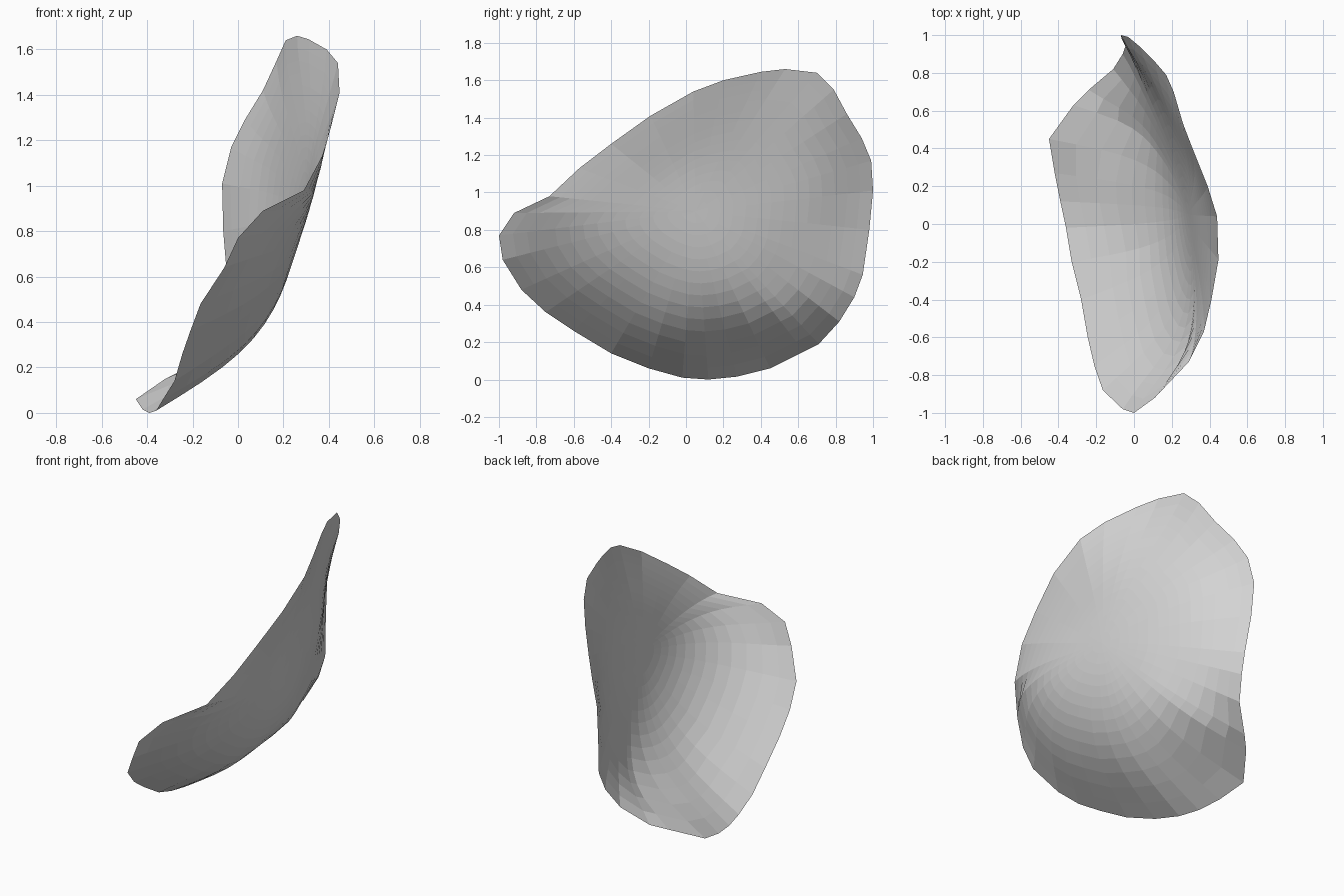
import bpy, bmesh, math
from mathutils import Vector

cube = bpy.data.objects.get("Cube")
if cube:
    bpy.data.objects.remove(cube)

# Rim of the shell, once around: (y, z, x)
RIM = [(-1, .77, 0), (-.92, .89, .11), (-.73, .98, .29), (-.57, 1.13, .37),
       (-.4, 1.26, .41), (-.19, 1.41, .447), (.04, 1.54, .44), (.2, 1.6, .39),
       (.4, 1.645, .31), (.53, 1.66, .26), (.7, 1.64, .21), (.79, 1.55, .17),
       (.86, 1.42, .11), (.94, 1.29, .03), (.99, 1.17, -.03), (1, 1.01, -.07),
       (.98, .8, -.065), (.945, .56, -.045), (.9, .44, -.06), (.82, .31, -.11),
       (.71, .19, -.24), (.63, .15, -.32), (.45, .06, -.45), (.27, .015, -.42),
       (.12, 0, -.39), (-.02, .01, -.36), (-.2, .06, -.33), (-.4, .14, -.28),
       (-.6, .26, -.245), (-.75, .36, -.21), (-.88, .48, -.165), (-.98, .64, -.06)]
# Bulge: middle of the shell, back channel, back wall, front slope
BULGE = [(-.1, .13, -.18), (-.1, .26, -.005), (-.1, .38, .1),
         (-.1, .56, .2), (-.1, .85, .29), (-.1, 1.1, .34),
         (.5, .21, -.13), (.7, .32, -.08), (.5, .55, .11), (.8, .55, .01),
         (.4, 1, .225), (.7, 1, .11),
         (-.4, .75, .26), (-.6, .5, .035), (-.6, .75, .215), (-.6, .9, .295),
         (-.75, .8, .18)]
CENTRE = Vector((.05, .9))
RINGS = 14


def kernel(ay, az, by, bz):
    d = (ay - by) ** 2 + (az - bz) ** 2
    return d * math.log(d) if d else 0.0


def solve(rows):
    """Gauss-Jordan elimination on an augmented matrix."""
    n = len(rows)
    for i in range(n):
        p = max(range(i, n), key=lambda r: abs(rows[r][i]))
        rows[i], rows[p] = rows[p], rows[i]
        rows[i] = [v / rows[i][i] for v in rows[i]]
        for r in range(n):
            if r != i:
                f = rows[r][i]
                rows[r] = [a - f * b for a, b in zip(rows[r], rows[i])]
    return [row[-1] for row in rows]


# Smooth surface x(y, z) through the rim and bulge
points = RIM + BULGE
matrix = [[kernel(y, z, q[0], q[1]) for q in points] + [1, y, z, x]
          for y, z, x in points]
for side in ([1] * len(points), [q[0] for q in points], [q[1] for q in points]):
    matrix.append(list(side) + [0, 0, 0, 0])
weights = solve(matrix)


def surface(y, z):
    a, b, c = weights[-3:]
    bend = sum(w * kernel(y, z, q[0], q[1]) for w, q in zip(weights, points))
    return Vector((a + b * y + c * z + bend, y, z))


# Concentric bands from the rim towards the middle
bm = bmesh.new()
rings = []
for i in range(RINGS):
    scale = 1 - i / RINGS
    ring = []
    for y, z, x in RIM:
        p = CENTRE.lerp(Vector((y, z)), scale)
        ring.append(bm.verts.new(surface(p.x, p.y)))
    rings.append(ring)
middle = bm.verts.new(surface(*CENTRE))
count = len(RIM)
for k in range(count):
    n = (k + 1) % count
    for outer, inner in zip(rings, rings[1:]):
        bm.faces.new((outer[k], inner[k], inner[n], outer[n]))
    bm.faces.new((rings[-1][k], middle, rings[-1][n]))
bmesh.ops.recalc_face_normals(bm, faces=bm.faces)
if sum(f.normal.x for f in bm.faces) < 0:
    bmesh.ops.reverse_faces(bm, faces=bm.faces)

mesh = bpy.data.meshes.new("curved_shell")
bm.to_mesh(mesh)
bm.free()
shell = bpy.data.objects.new("curved_shell", mesh)
bpy.context.collection.objects.link(shell)

grey = bpy.data.materials.new("light_grey")
grey.use_nodes = True
colour = (0.67, 0.67, 0.67, 1)
grey.diffuse_color = colour
grey.node_tree.nodes["Principled BSDF"].inputs["Base Color"].default_value = colour
mesh.materials.append(grey)
